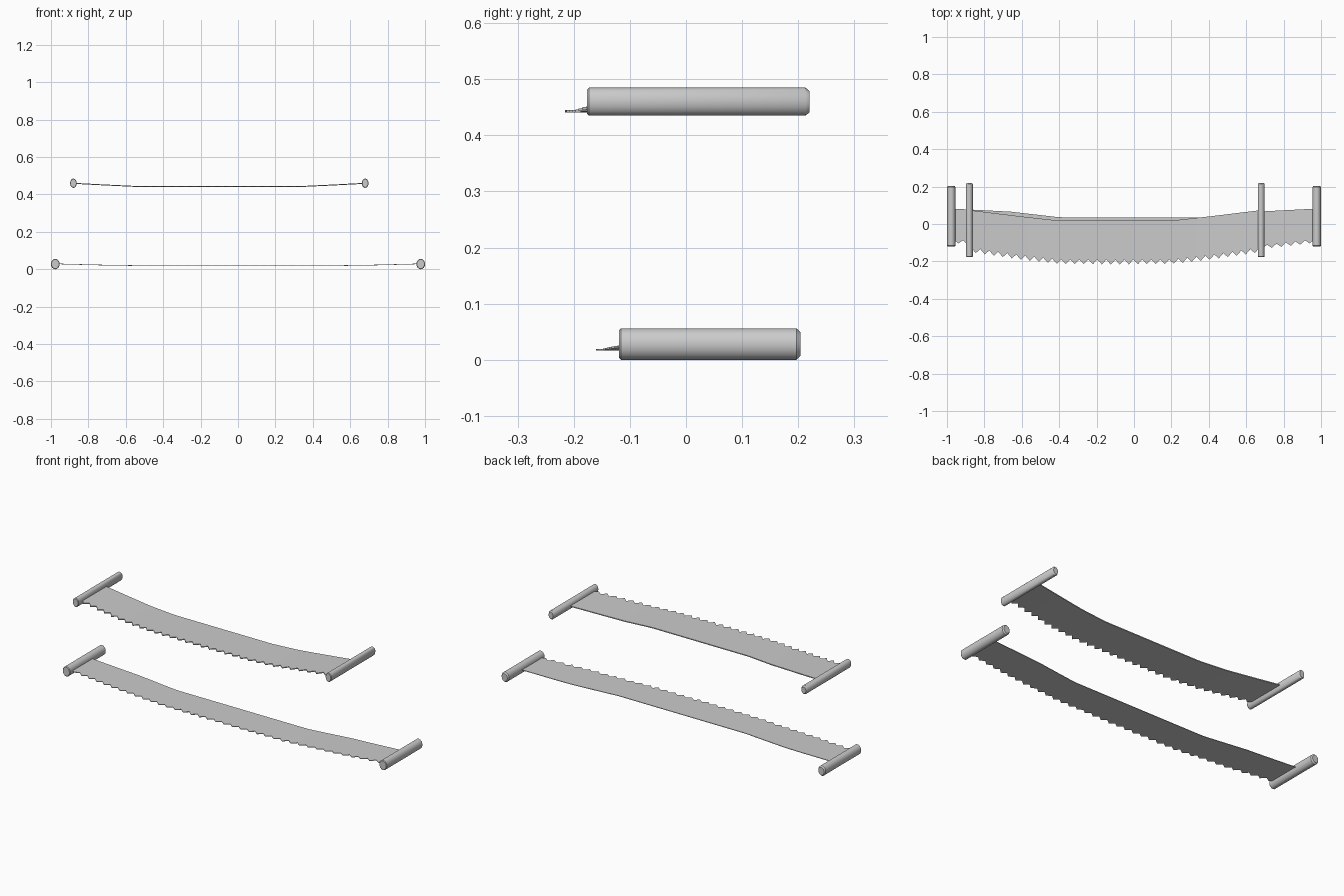
import bpy, bmesh, math

cube = bpy.data.objects.get("Cube")
if cube:
    bpy.data.objects.remove(cube)

GREY = (0.6, 0.6, 0.6, 1)
grey = bpy.data.materials.new("plain grey")
grey.use_nodes = True
grey.diffuse_color = GREY
grey.node_tree.nodes["Principled BSDF"].inputs["Base Color"].default_value = GREY


def finish(name, bm):
    bmesh.ops.recalc_face_normals(bm, faces=bm.faces)
    mesh = bpy.data.meshes.new(name)
    bm.to_mesh(mesh)
    bm.free()
    mesh.materials.append(grey)
    obj = bpy.data.objects.new(name, mesh)
    bpy.context.collection.objects.link(obj)
    bpy.ops.object.select_all(action='DESELECT')
    obj.select_set(True)
    bpy.context.view_layer.objects.active = obj
    bpy.ops.object.shade_smooth_by_angle(angle=math.radians(35))
    return obj


def handle(name, x, z, rx, rz, y0, y1, sides=16):
    # Oval bar along y with chamfered ends
    bm = bmesh.new()
    rings = []
    for y, s in ((y0, 0.88), (y0 + 0.003, 1), (y1 - 0.007, 1), (y1, 0.76)):
        angles = [2 * math.pi * i / sides for i in range(sides)]
        rings.append([bm.verts.new((x + rx * s * math.cos(a), y, z + rz * s * math.sin(a)))
                      for a in angles])
    for a, b in zip(rings, rings[1:]):
        for i in range(sides):
            j = (i + 1) % sides
            bm.faces.new((a[i], a[j], b[j], b[i]))
    bm.faces.new(rings[0])
    bm.faces.new(rings[-1])
    finish(name, bm)


def sample(profile, d):
    # Linear interpolation along (distance, value) points
    for (a, u), (b, v) in zip(profile, profile[1:]):
        if d <= b:
            return u + (v - u) * (d - a) / (b - a)
    return profile[-1][1]


def blade(name, cx, half, back, tips, height, teeth, depth, thick):
    # Strip of columns; every second column is a tooth tip
    bm = bmesh.new()
    cols = []
    n = teeth * 2
    for i in range(n + 1):
        x = cx - half + 2 * half * i / n
        d = abs(x - cx)
        z = sample(height, d)
        yb = sample(back, d)
        yt = sample(tips, d) + (0 if i % 2 else depth)
        cols.append([bm.verts.new((x, y, z + dz)) for y, dz in
                     ((yb, thick / 2), (yt, thick / 2), (yt, -thick / 2), (yb, -thick / 2))])
    for a, b in zip(cols, cols[1:]):
        for k in range(4):
            m = (k + 1) % 4
            bm.faces.new((a[k], a[m], b[m], b[k]))
    bm.faces.new(cols[0])
    bm.faces.new(cols[-1])
    finish(name, bm)


# Long lower saw
blade("lower_blade", 0, 0.965,
      back=[(0, 0.036), (0.4, 0.036), (0.66, 0.066), (0.97, 0.082)],
      tips=[(0, -0.161), (0.35, -0.158), (0.7, -0.132), (0.97, -0.101)],
      height=[(0, 0.018), (0.45, 0.018), (0.75, 0.023), (0.97, 0.029)],
      teeth=38, depth=0.02, thick=0.003)
for side, sx in (("left", 1), ("right", -1)):
    handle("lower_handle_" + side, sx * 0.977, 0.028, 0.023, 0.028, -0.119, 0.204)

# Shorter upper saw
blade("upper_blade", -0.1, 0.77,
      back=[(0, 0.018), (0.3, 0.018), (0.5, 0.04), (0.77, 0.073)],
      tips=[(0, -0.216), (0.3, -0.214), (0.5, -0.192), (0.77, -0.152)],
      height=[(0, 0.443), (0.45, 0.443), (0.62, 0.451), (0.77, 0.459)],
      teeth=32, depth=0.025, thick=0.005)
for side, sx in (("left", 1), ("right", -1)):
    handle("upper_handle_" + side, -0.1 + sx * 0.78, 0.46, 0.018, 0.025, -0.176, 0.22)
